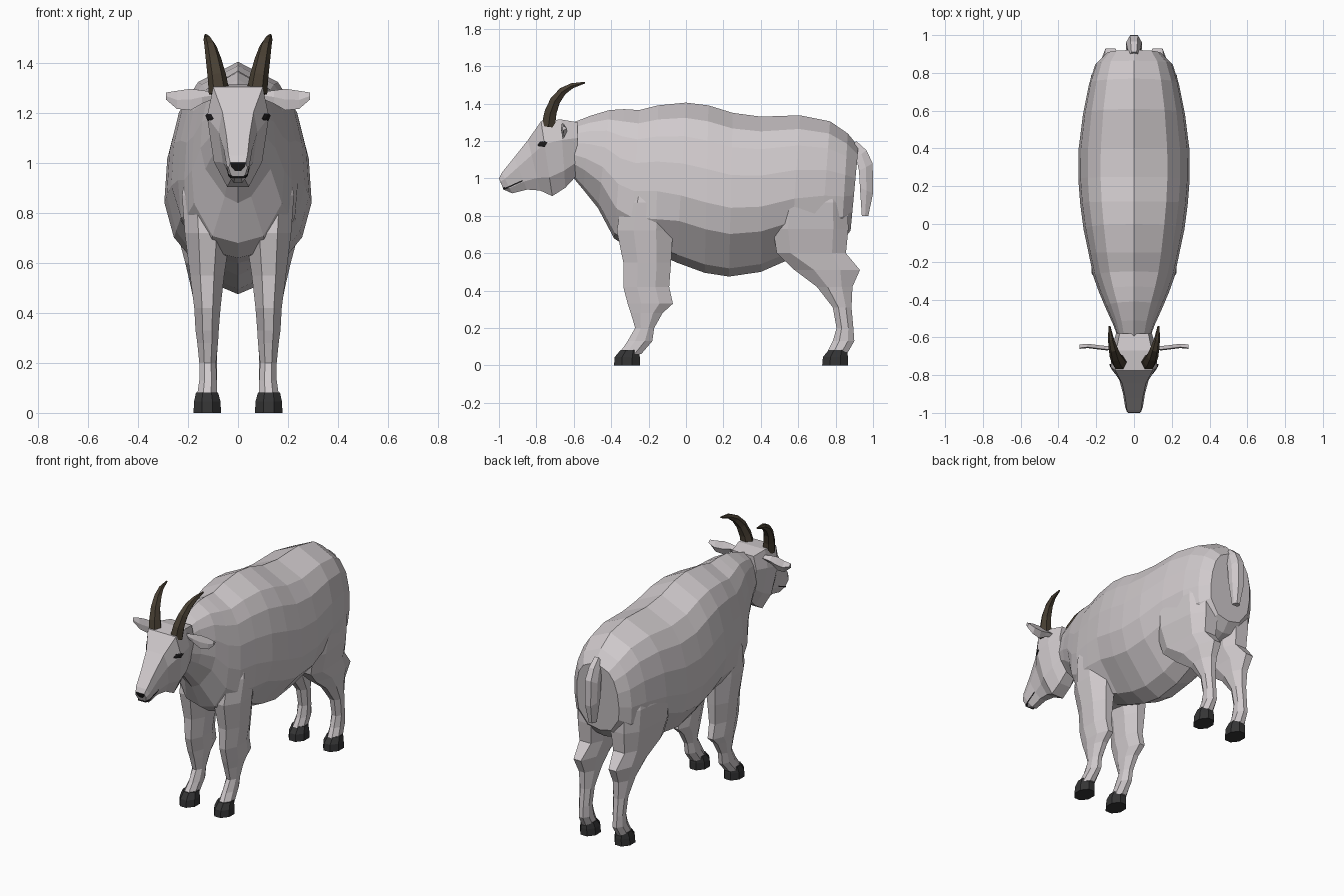
import bpy, bmesh
from mathutils import Vector


def material(name, rgb):
    m = bpy.data.materials.new(name)
    m.diffuse_color = (*rgb, 1)
    return m


WOOL = material("pale_wool", (0.63, 0.59, 0.605))
HORN = material("brown_horn", (0.065, 0.05, 0.033))
HOOF = material("dark_hoof", (0.035, 0.035, 0.036))
BLACK = material("black_skin", (0.012, 0.011, 0.012))


def loft(name, rings, mat, mirror=False):
    """Skin a list of closed rings, cap both ends, optionally mirror in x."""
    bm = bmesh.new()
    loops = [[bm.verts.new(p) for p in ring] for ring in rings]
    n = len(loops[0])
    for a, b in zip(loops, loops[1:]):
        for i in range(n):
            j = (i + 1) % n
            bm.faces.new((a[i], a[j], b[j], b[i]))
    bm.faces.new(loops[0])
    bm.faces.new(loops[-1])
    bmesh.ops.recalc_face_normals(bm, faces=bm.faces)
    me = bpy.data.meshes.new(name)
    bm.to_mesh(me)
    bm.free()
    me.materials.append(mat)
    ob = bpy.data.objects.new(name, me)
    bpy.context.collection.objects.link(ob)
    if mirror:
        mod = ob.modifiers.new("mirror", 'MIRROR')
        mod.use_mirror_merge = False
    return ob


def slanted_ring(yt, zt, yb, zb, w, half):
    """Symmetric ring between a top and a bottom point; half = (width, drop)."""
    right = [(u * w, yt + (yb - yt) * t, zt + (zb - zt) * t) for u, t in half]
    left = [(-x, y, z) for x, y, z in reversed(right) if x > 0]
    return right + left


def octagon(z, y0, y1, x0, x1, taper=0, c=0.3):
    """Horizontal chamfered rectangle; taper pulls in the outer rear corner."""
    cx, cy, hx, hy = (x0 + x1) / 2, (y0 + y1) / 2, (x1 - x0) / 2, (y1 - y0) / 2
    k = 1 - 2 * c
    shape = [(k, -1), (1, -k), (1, k), (k, 1), (-k, 1), (-1, k), (-1, -k), (-k, -1)]
    return [(cx + u * hx - (taper * (v + 1) / 2 if u > 0 else 0), cy + v * hy, z)
            for u, v in shape]


# Torso and neck: top y, top z, bottom y, bottom z, half width
upper = [(0, 0), (.60, .095), (.83, .21), (.96, .38), (1, .58)]
belly_half = upper + [(.87, .74), (.35, .95), (0, 1)]
full_half = upper + [(.95, .77), (.55, .96), (0, 1)]   # boxier chest and rump
torso = [
    (-.60, 1.30, -.60, 1.00, .085), (-.51, 1.335, -.55, .94, .11),
    (-.41, 1.365, -.47, .84, .15), (-.33, 1.37, -.385, .68, .185),
    (-.25, 1.365, -.30, .62, .215), (-.15, 1.39, -.16, .60, .24),
    (0, 1.405, -.05, .55, .267), (.12, 1.39, .10, .495, .285),
    (.25, 1.35, .23, .475, .295), (.40, 1.33, .40, .50, .293),
    (.61, 1.337, .56, .57, .27), (.77, 1.305, .72, .62, .238),
    (.865, 1.24, .83, .66, .205), (.922, 1.17, .88, .72, .15),
]
loft("torso", [slanted_ring(*r, full_half if 2 < i < 6 or i > 10 else belly_half)
               for i, r in enumerate(torso)], WOOL)

# Head with flat forehead, tapering to the muzzle
head_half = [(0, 0), (.8, 0), (1, .3), (.78, .75), (.35, 1), (0, 1)]
head = [
    (-.58, 1.30, -.58, 1.02, .095), (-.67, 1.315, -.645, .95, .118),
    (-.775, 1.305, -.715, .905, .124), (-.845, 1.205, -.78, .935, .078),
    (-.92, 1.11, -.85, .94, .058), (-.985, 1.03, -.93, .92, .047),
    (-1.0, 1.0, -.975, .94, .038),
]
loft("head", [slanted_ring(*r, head_half) for r in head], WOOL)

# Nose pad: thin plate over the muzzle tip
nose = [(-.032, 1.002), (.032, 1.002), (.028, .985), (.012, .968),
        (-.012, .968), (-.028, .985)]
loft("nose_pad", [[(x, -.997 + (1.0 - z) * .4 + dy, z) for x, z in nose]
                  for dy in (-.003, .004)], BLACK)

# Mouth: thin slab showing as a dark line around the muzzle
mouth = [(-.875, .987, .047), (-.955, .951, .038), (-.979, .944, .029)]
loft("mouth", [[(-w, y, z - .004), (w, y, z - .004), (w, y, z + .004),
                (-w, y, z + .004)] for y, z, w in mouth], BLACK)

# Eyes: flattened lozenges following the slant of the cheeks
eye = [(-.028, -.008), (-.014, .012), (.012, .015), (.026, .006),
       (.012, -.016), (-.014, -.018)]
loft("eyes", [[(x + .6 * s * u, -.767 + s * u, 1.185 + s * v) for u, v in eye]
              for x, s in ((.09, 1), (.115, 1), (.119, .5))], BLACK, True)

# Ears: thin leaves pointing sideways (x, middle z, half height, y)
ears = [(.09, 1.272, .012, -.655), (.145, 1.264, .027, -.66), (.19, 1.254, .043, -.655),
        (.245, 1.253, .036, -.648), (.288, 1.268, .014, -.652)]
loft("ears", [[(x, y - .004, z + h), (x, y + .014, z), (x, y - .004, z - h),
               (x, y - .009, z)] for x, z, h, y in ears], WOOL, True)

# Horns: six-sided sweep curving back (x, y, z, radius)
path = [(.075, -.735, 1.28, .042), (.085, -.725, 1.35, .037), (.098, -.70, 1.415, .031),
        (.110, -.66, 1.465, .024), (.122, -.61, 1.495, .016), (.130, -.54, 1.512, .005)]
pts = [Vector(p[:3]) for p in path]
horn_rings = []
for i, p in enumerate(pts):
    t = (pts[min(i + 1, 5)] - pts[max(i - 1, 0)]).normalized()
    side = Vector((1, 0, 0))
    side = (side - t * side.dot(t)).normalized()
    up = t.cross(side)
    r = path[i][3]
    horn_rings.append([p + r * (side * a + up * b) for a, b in
                       ((1, 0), (.5, .87), (-.5, .87), (-1, 0), (-.5, -.87), (.5, -.87))])
loft("horns", horn_rings, HORN, True)

# Legs: z, front y, back y, inner x, outer x, taper; tops blend into the flanks
front_leg = [
    (1.0, -.29, -.10, .03, .205), (.87, -.345, -.065, .03, .224),
    (.72, -.37, -.07, .03, .213),
    (.55, -.335, -.08, .055, .192), (.42, -.335, -.09, .07, .175),
    (.33, -.312, -.07, .077, .17), (.28, -.295, -.125, .08, .163),
    (.20, -.272, -.17, .088, .155), (.13, -.312, -.18, .085, .155),
    (.06, -.36, -.24, .085, .165),
]
hind_leg = [
    (1.0, .53, .83, .03, .25, .06), (.87, .475, .865, .025, .275, .06),
    (.73, .465, .868, .025, .255, .045),
    (.60, .485, .855, .045, .215, .02), (.51, .58, .93, .06, .19),
    (.42, .70, .89, .07, .172), (.31, .785, .885, .08, .16),
    (.20, .805, .895, .085, .155), (.13, .785, .90, .085, .155),
    (.06, .75, .86, .085, .165),
]
loft("front_legs", [octagon(*r) for r in front_leg], WOOL, True)
loft("hind_legs", [octagon(*r, c=.2) if r[0] > .55 else octagon(*r)
                   for r in hind_leg], WOOL, True)

# Hooves
for name, y in (("front_hooves", -.385), ("hind_hooves", .728)):
    hoof = [(0, y, y + .138, .068, .178), (.045, y + .004, y + .138, .07, .176),
            (.082, y + .035, y + .132, .08, .168)]
    loft(name, [octagon(*r) for r in hoof], HOOF, True)

# Tail: hanging from the rump (inner y, inner z, outer y, outer z, half width)
tail = [(.87, 1.14, .91, 1.20, .028), (.91, 1.11, .965, 1.15, .036),
        (.925, 1.04, .998, 1.08, .042), (.93, .95, 1.0, .92, .04),
        (.94, .80, .975, .80, .022)]
loft("tail", [[(-w, y0, z0), (w, y0, z0), (w, (y0 + y1) / 2, (z0 + z1) / 2),
               (w * .5, y1, z1), (-w * .5, y1, z1),
               (-w, (y0 + y1) / 2, (z0 + z1) / 2)]
              for y0, z0, y1, z1, w in tail], WOOL)
